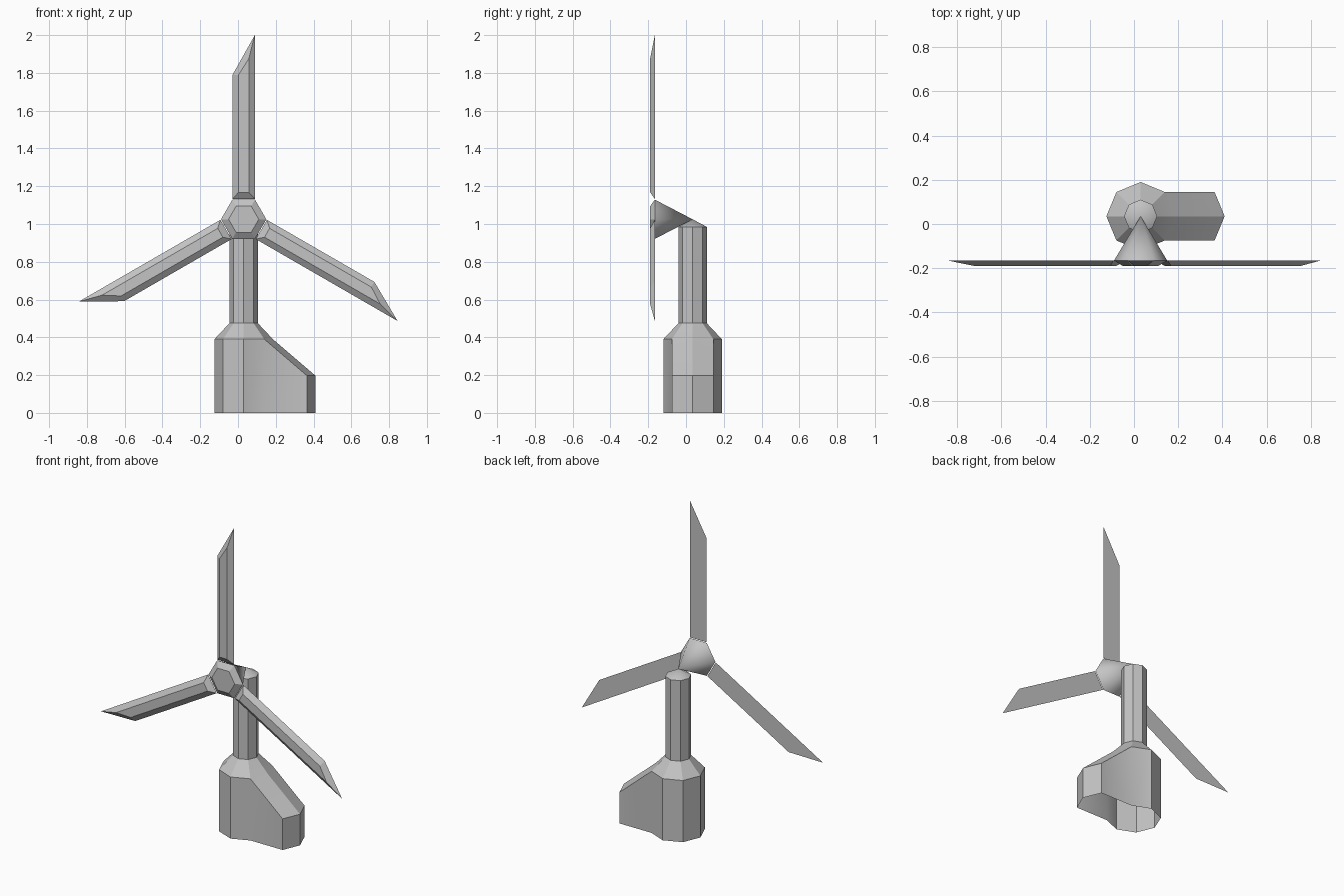
import bpy, bmesh, math
from mathutils import Matrix, Vector

cube = bpy.data.objects.get("Cube")
if cube:
    bpy.data.objects.remove(cube)

CX, CY = 0.03, 0.035            # tower axis
HUB = Vector((CX, -0.165, 1.025))  # rotor centre on its back plane
DEPTH = 0.025

grey = bpy.data.materials.new("light_grey")
grey.use_nodes = True
colour = (0.55, 0.55, 0.55, 1)
grey.diffuse_color = colour
grey.node_tree.nodes["Principled BSDF"].inputs["Base Color"].default_value = colour


def finish(name, bm, angle=30):
    bmesh.ops.recalc_face_normals(bm, faces=bm.faces)
    mesh = bpy.data.meshes.new(name)
    bm.to_mesh(mesh)
    bm.free()
    mesh.materials.append(grey)
    obj = bpy.data.objects.new(name, mesh)
    bpy.context.collection.objects.link(obj)
    bpy.ops.object.select_all(action='DESELECT')
    obj.select_set(True)
    bpy.context.view_layer.objects.active = obj
    bpy.ops.object.shade_smooth_by_angle(angle=math.radians(angle))
    return obj


def bridge(bm, a, b):
    n = len(a)
    for i in range(n):
        j = (i + 1) % n
        bm.faces.new((a[i], a[j], b[j], b[i]))


# Octagonal tower with a pointed cap and a sloping annex on its left, open below
bm = bmesh.new()


def corner(k, r, z, dx=0):
    a = k * math.pi / 4
    return bm.verts.new((CX + dx + r * math.cos(a), CY + r * math.sin(a), z))


low, shoulder, neck, rim = [
    [corner(k, r, z) for k in range(8)]
    for r, z in ((0.155, 0), (0.155, 0.39), (0.075, 0.475), (0.075, 0.985))]
for k in range(1, 7):
    bm.faces.new((low[k], low[k + 1], shoulder[k + 1], shoulder[k]))
bridge(bm, shoulder, neck)
bridge(bm, neck, rim)
apex = bm.verts.new((CX, CY, 1.025))
for k in range(8):
    bm.faces.new((rim[k], rim[(k + 1) % 8], apex))

ext_low = {k: corner(k, 0.155, 0, 0.225) for k in (-1, 0, 1)}
ext_top = {k: corner(k, 0.155, 0.197, 0.225) for k in (-1, 0, 1)}
for k in (-1, 0):
    bm.faces.new((ext_low[k], ext_low[k + 1], ext_top[k + 1], ext_top[k]))
    bm.faces.new((ext_top[k], ext_top[k + 1], shoulder[k + 1], shoulder[k]))
for k in (-1, 1):
    bm.faces.new((low[k], ext_low[k], ext_top[k], shoulder[k]))
bmesh.ops.remove_doubles(bm, verts=low, dist=1e-5)
finish("tower", bm)


# Hexagonal rotor hub: chamfered front and a cone running back to the tower
def hexagon(bm, r, y):
    return [bm.verts.new((HUB.x + r * math.cos(k * math.pi / 3), y,
                          HUB.z + r * math.sin(k * math.pi / 3))) for k in range(6)]


bm = bmesh.new()
back, front = hexagon(bm, 0.12, HUB.y), hexagon(bm, 0.08, HUB.y - DEPTH)
bridge(bm, back, front)
bm.faces.new(front)
finish("hub_front", bm, 15)

bm = bmesh.new()
ring = hexagon(bm, 0.12, HUB.y)
tip = bm.verts.new((CX, CY, HUB.z))
for k in range(6):
    bm.faces.new((ring[k], tip, ring[(k + 1) % 6]))
finish("hub_cone", bm, 80)

# Three blades: flat back, bevelled front, slanted tip
outline = [(-0.059, 0.108), (0.059, 0.108), (0.059, 0.975), (-0.059, 0.765)]
ridge = [(-0.027, 0.143), (0.027, 0.143), (0.027, 0.85), (-0.027, 0.765)]
for i, side in enumerate(("top", "right", "left")):
    bm = bmesh.new()
    b = [bm.verts.new((u, 0, v)) for u, v in outline]
    f = [bm.verts.new((u, -DEPTH, v)) for u, v in ridge]
    bridge(bm, b, f)
    bm.faces.new(b)
    bm.faces.new(f)
    turn = Matrix.Rotation(-i * math.tau / 3, 4, 'Y')
    bm.transform(Matrix.Translation(HUB) @ turn)
    finish("blade_" + side, bm, 10)
